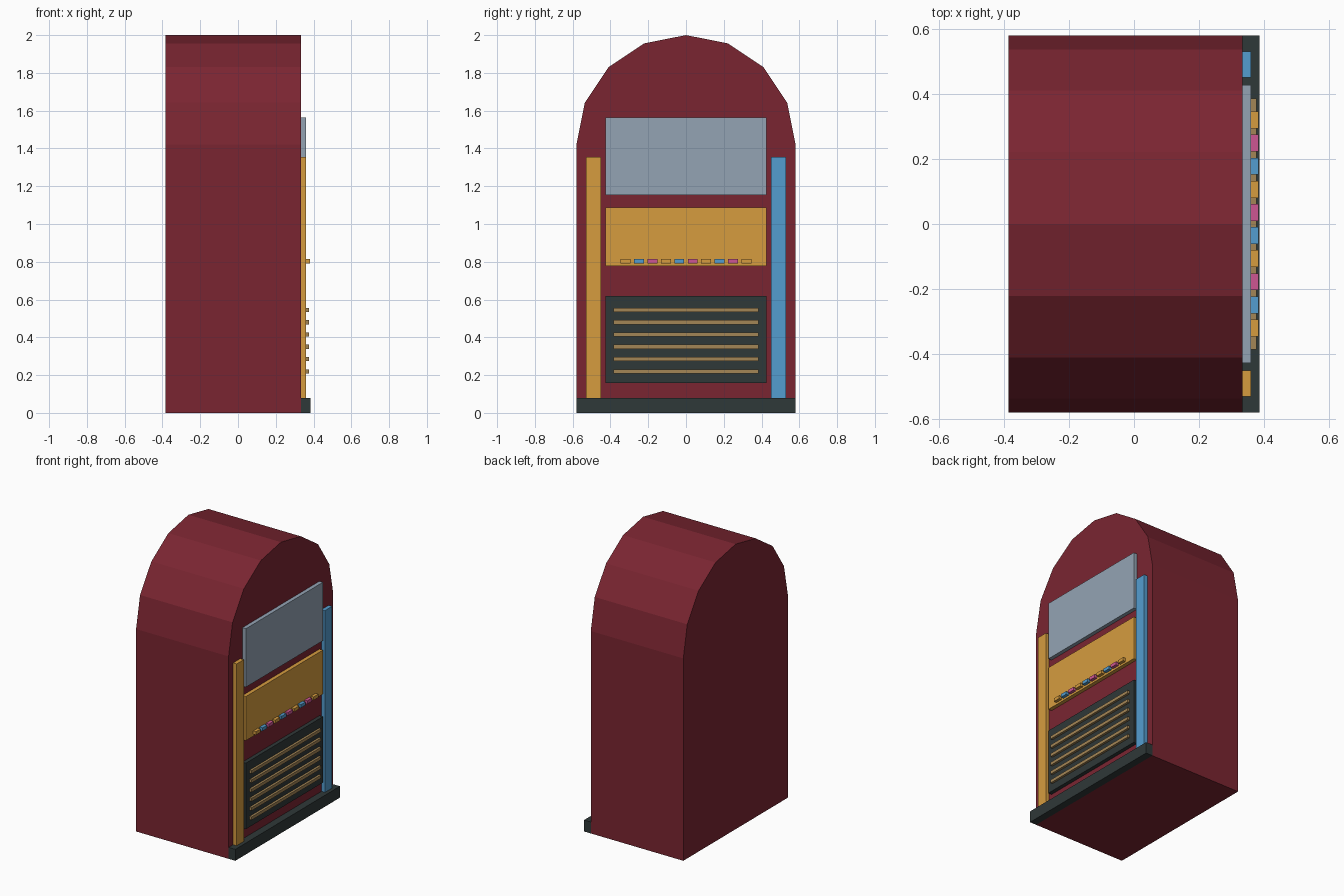
import bpy, bmesh, math

cube = bpy.data.objects.get("Cube")
if cube:
    bpy.data.objects.remove(cube, do_unlink=True)


def material(name, rgb):
    linear = [((c / 255 + 0.055) / 1.055) ** 2.4 for c in rgb] + [1]
    m = bpy.data.materials.new(name)
    m.use_nodes = True
    m.diffuse_color = linear
    m.node_tree.nodes["Principled BSDF"].inputs["Base Color"].default_value = linear
    return m


RED = material("dark red", (122, 37, 49))
AMBER = material("amber", (214, 156, 63))
BLUE = material("blue", (84, 157, 208))
PINK = material("pink", (206, 86, 146))
GLASS = material("grey glass", (148, 164, 180))
DARK = material("charcoal", (47, 56, 56))
BRASS = material("brass", (164, 134, 86))


def add_object(name, bm, mat):
    bmesh.ops.recalc_face_normals(bm, faces=bm.faces)
    mesh = bpy.data.meshes.new(name)
    bm.to_mesh(mesh)
    bm.free()
    mesh.materials.append(mat)
    obj = bpy.data.objects.new(name, mesh)
    bpy.context.collection.objects.link(obj)
    return obj


def box(name, mat, xs, ys, zs):
    bm = bmesh.new()
    bmesh.ops.create_cube(bm, size=1)
    for v in bm.verts:
        v.co = [(a + b) / 2 + c * (b - a) for c, (a, b) in zip(v.co, (xs, ys, zs))]
    return add_object(name, bm, mat)


BACK, FACE, PANEL = -0.385, 0.333, 0.36
HALF, SPRING = 0.58, 1.42

# Arched cabinet: profile extruded along x
bm = bmesh.new()
outline = [(-HALF, 0), (HALF, 0)]
for i in range(9):
    a = math.pi * i / 8
    outline.append((HALF * math.cos(a), SPRING + HALF * math.sin(a)))
end = bm.faces.new([bm.verts.new((BACK, y, z)) for y, z in outline])
result = bmesh.ops.extrude_face_region(bm, geom=[end], use_keep_orig=True)
for v in result["geom"]:
    if isinstance(v, bmesh.types.BMVert):
        v.co.x = FACE
add_object("cabinet", bm, RED)

# Kick plate and light columns
box("kick_plate", DARK, (FACE, 0.385), (-HALF, HALF), (0, 0.08))
box("right_column", AMBER, (FACE, PANEL), (-0.53, -0.45), (0.08, 1.355))
box("left_column", BLUE, (FACE, PANEL), (0.45, 0.53), (0.08, 1.355))

# Front panels
width = (-0.427, 0.427)
box("display_window", GLASS, (FACE, PANEL), width, (1.153, 1.563))
box("selection_panel", AMBER, (FACE, PANEL), width, (0.778, 1.087))
box("speaker_panel", DARK, (FACE, PANEL), width, (0.157, 0.62))

# Speaker slats
for i in range(6):
    z = 0.22 + 0.065 * i
    box(f"speaker_slat_{i + 1}", BRASS, (PANEL, 0.376), (-0.385, 0.385), (z - 0.011, z + 0.011))

# Selection buttons
for i in range(10):
    y = 0.071 * (i - 4.5)
    box(f"button_{i + 1}", (AMBER, BLUE, PINK)[i % 3], (PANEL, 0.382),
        (y - 0.026, y + 0.026), (0.792, 0.815))
